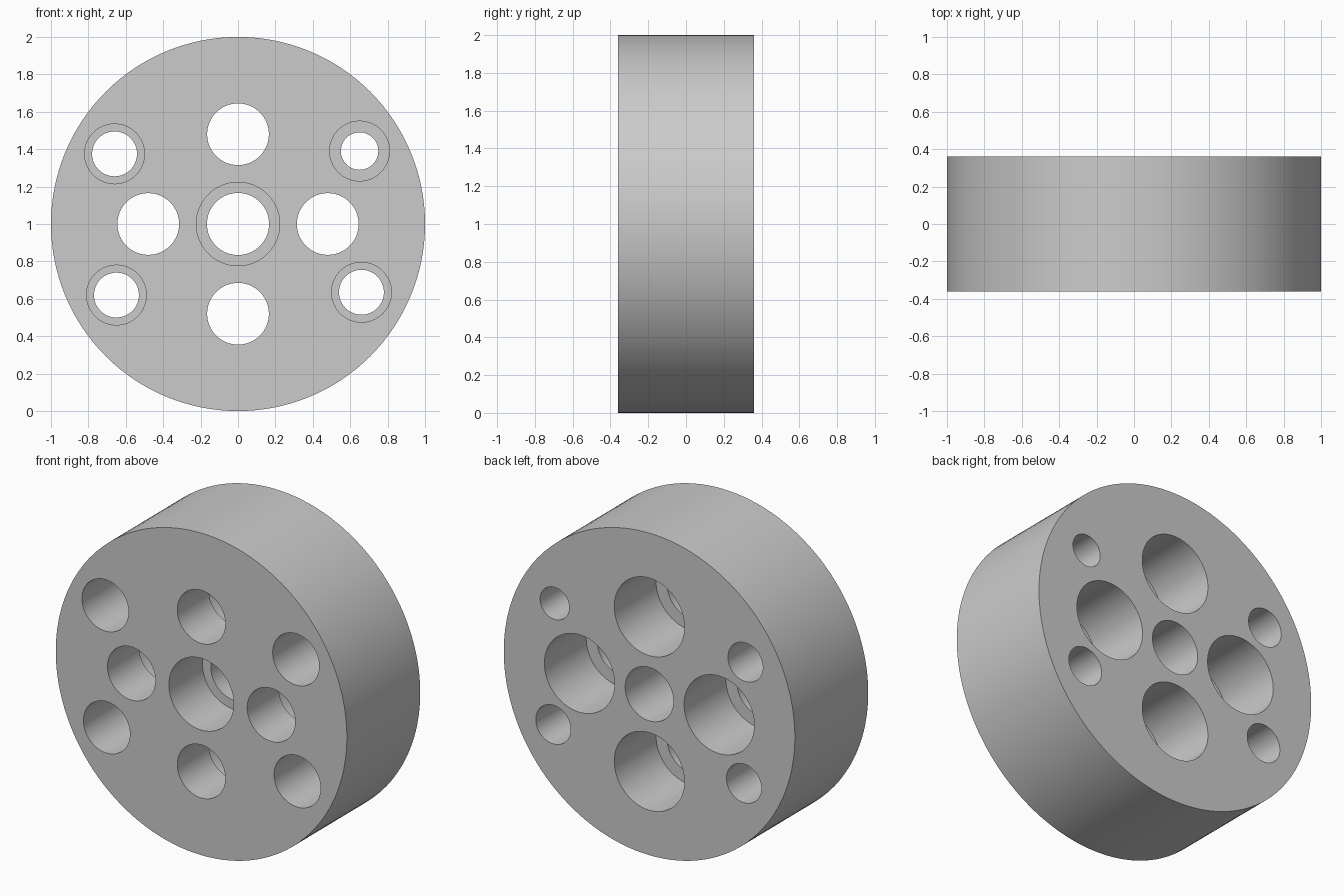
import bpy, bmesh, math

cube = bpy.data.objects.get("Cube")
if cube:
    bpy.data.objects.remove(cube, do_unlink=True)

HALF = 0.36      # half the disc thickness
OVER = 0.1       # how far cutters stick out past the faces


def turned(bm, x, z, profile, sides):
    """Add a closed turned solid along y; profile is (radius, y) pairs."""
    rings = []
    for r, y in profile:
        angles = [2 * math.pi * i / sides for i in range(sides)]
        rings.append([bm.verts.new((x + r * math.cos(a), y, z + r * math.sin(a))) for a in angles])
    for a, b in zip(rings, rings[1:]):
        for i in range(sides):
            j = (i + 1) % sides
            bm.faces.new((a[i], a[j], b[j], b[i]))
    bm.faces.new(rings[0])
    bm.faces.new(rings[-1])


def finish(bm, name):
    bmesh.ops.recalc_face_normals(bm, faces=bm.faces)
    mesh = bpy.data.meshes.new(name)
    bm.to_mesh(mesh)
    bm.free()
    obj = bpy.data.objects.new(name, mesh)
    bpy.context.collection.objects.link(obj)
    return obj


# Plain grey material
grey = bpy.data.materials.new("light grey")
grey.use_nodes = True
colour = (0.6, 0.6, 0.6, 1)
grey.diffuse_color = colour
grey.node_tree.nodes["Principled BSDF"].inputs["Base Color"].default_value = colour

# Thick round disc
bm = bmesh.new()
turned(bm, 0, 1, [(1, -HALF), (1, HALF)], 128)
disc = finish(bm, "disc_body")
disc.data.materials.append(grey)

# Stepped holes: x, z, front radius, back radius, depth of the step from the front
holes = [(0, 1, 0.223, 0.166, 0.33)]
for dx, dz in ((1, 0), (-1, 0), (0, 1), (0, -1)):
    holes.append((0.48 * dx, 1 + 0.48 * dz, 0.165, 0.241, 0.31))
holes += [
    (-0.66, 1.375, 0.16, 0.12, 0.41),
    (0.65, 1.39, 0.16, 0.10, 0.41),
    (-0.65, 0.62, 0.16, 0.12, 0.41),
    (0.66, 0.635, 0.16, 0.12, 0.41),
]
bm = bmesh.new()
for x, z, front, back, depth in holes:
    step = depth - HALF
    turned(bm, x, z, [(front, -HALF - OVER), (front, step), (back, step), (back, HALF + OVER)], 64)
cutter = finish(bm, "hole_cutter")
cutter.hide_render = True

# Cut the holes and drop the cutter
cut = disc.modifiers.new("holes", "BOOLEAN")
cut.operation = "DIFFERENCE"
cut.solver = "EXACT"
cut.object = cutter
bpy.ops.object.select_all(action="DESELECT")
disc.select_set(True)
bpy.context.view_layer.objects.active = disc
bpy.ops.object.modifier_apply(modifier=cut.name)
bpy.data.objects.remove(cutter, do_unlink=True)

# Smooth walls, crisp rims
bpy.ops.object.shade_smooth_by_angle(angle=math.radians(30))
